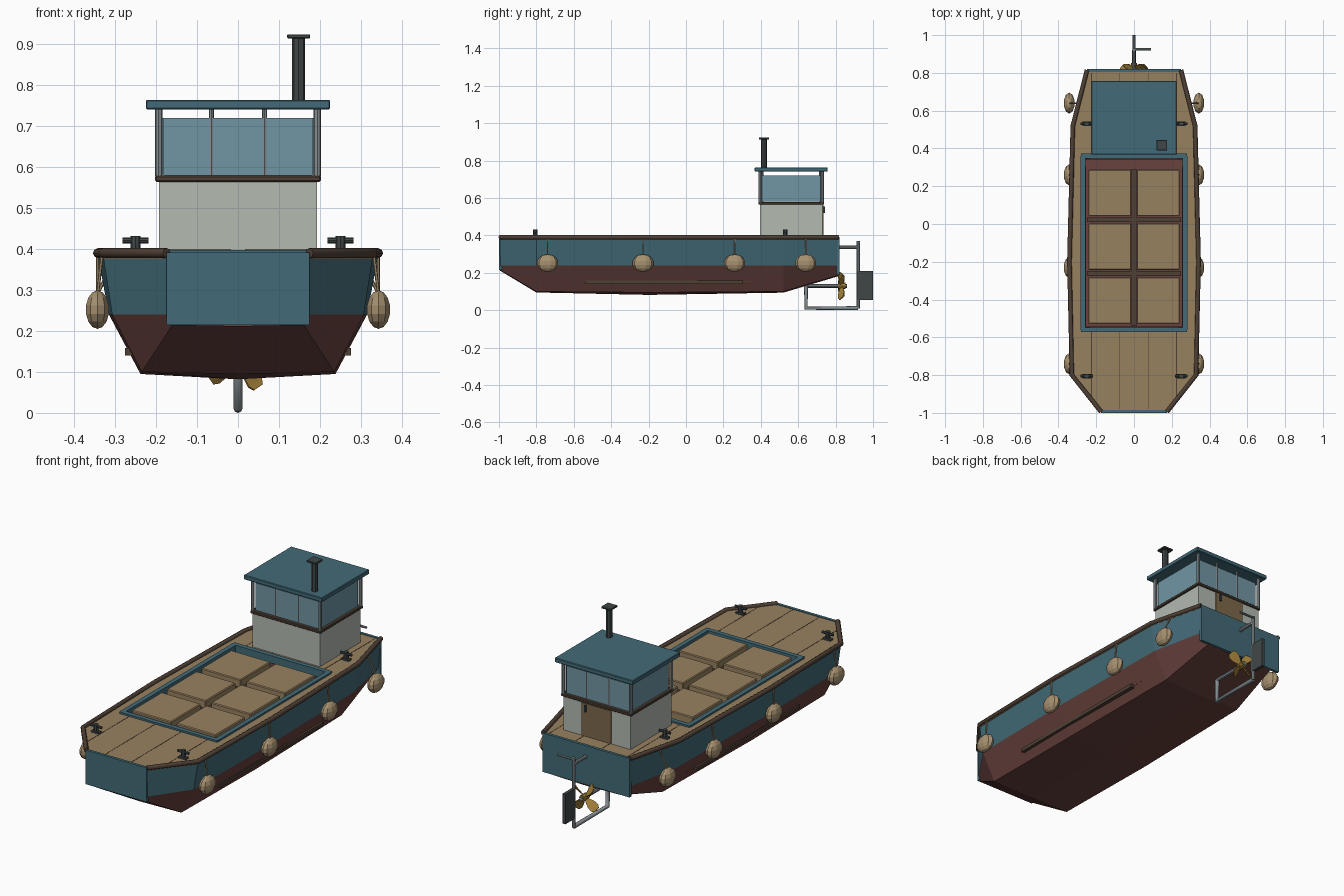
import bpy, bmesh, math
from mathutils import Vector

if "Cube" in bpy.data.objects:
    bpy.data.objects.remove(bpy.data.objects["Cube"])

def mat(name, r, g, b):
    m = bpy.data.materials.new(name)
    m.diffuse_color = tuple((c / 255) ** 2.2 for c in (r, g, b)) + (1,)
    m.use_nodes = True
    m.node_tree.nodes["Principled BSDF"].inputs["Base Color"].default_value = m.diffuse_color
    return m

TEAL = mat("teal_paint", 68, 106, 119)
RED = mat("red_oxide", 104, 68, 64)
WOOD = mat("wood", 150, 128, 96)
DOOR = mat("door_wood", 125, 104, 76)
BROWN = mat("dark_brown", 80, 66, 56)
ROPE = mat("rope", 166, 144, 112)
WHITE = mat("cabin_white", 178, 184, 176)
GLASS = mat("glass", 112, 148, 163)
STEEL = mat("steel", 132, 140, 143)
DARK = mat("dark_iron", 66, 72, 73)
BRASS = mat("brass", 160, 126, 58)

def finish(name, bm, m):
    bmesh.ops.recalc_face_normals(bm, faces=bm.faces[:])
    me = bpy.data.meshes.new(name)
    bm.to_mesh(me)
    bm.free()
    me.materials.append(m)
    ob = bpy.data.objects.new(name, me)
    bpy.context.collection.objects.link(ob)
    return ob

def box(name, x0, x1, y0, y1, z0, z1, m, bevel=0):
    bm = bmesh.new()
    bmesh.ops.create_cube(bm, size=1)
    for v in bm.verts:
        v.co = ((x0 + x1) / 2 + v.co.x * (x1 - x0), (y0 + y1) / 2 + v.co.y * (y1 - y0),
                (z0 + z1) / 2 + v.co.z * (z1 - z0))
    if bevel:
        bmesh.ops.bevel(bm, geom=bm.edges[:], offset=bevel, segments=1, affect='EDGES')
    return finish(name, bm, m)

def rod(name, a, b, r, m, sides=8):
    a, b = Vector(a), Vector(b)
    bm = bmesh.new()
    bmesh.ops.create_cone(bm, cap_ends=True, segments=sides, radius1=r, radius2=r, depth=(b - a).length)
    q = (b - a).to_track_quat('Z', 'Y')
    for v in bm.verts:
        v.co = q @ v.co + (a + b) / 2
    return finish(name, bm, m)

def tube(name, pts, r, m):
    cu = bpy.data.curves.new(name, 'CURVE')
    cu.dimensions = '3D'
    cu.bevel_depth, cu.bevel_resolution, cu.use_fill_caps = r, 2, True
    sp = cu.splines.new('POLY')
    sp.points.add(len(pts) - 1)
    for p, co in zip(sp.points, pts):
        p.co = (*co, 1)
    cu.materials.append(m)
    ob = bpy.data.objects.new(name, cu)
    bpy.context.collection.objects.link(ob)
    return ob

def loft(name, rows, m):
    bm = bmesh.new()
    vs = [[bm.verts.new(p) for p in row] for row in rows]
    for a, b in zip(vs, vs[1:]):
        for i in range(len(a) - 1):
            bm.faces.new((a[i], a[i + 1], b[i + 1], b[i]))
    return finish(name, bm, m)

def slab(name, pts, z0, z1, m):
    bm = bmesh.new()
    f = bm.faces.new([bm.verts.new((x, y, z0)) for x, y in pts])
    g = bmesh.ops.extrude_face_region(bm, geom=[f])
    for v in g['geom']:
        if isinstance(v, bmesh.types.BMVert):
            v.co.z = z1
    return finish(name, bm, m)

# Hull stations: y, half widths at deck / waterline / chine, chine z, keel z
ST = [(-0.995, .175, .173, .16, .215, .212), (-.8, .33, .307, .235, .1, .095),
      (-.2, .343, .315, .238, .095, .082), (.52, .325, .302, .23, .1, .094),
      (.815, .25, .24, .2, .187, .182)]
for s, side in ((-1, "left"), (1, "right")):
    loft("hull_side_" + side, [[(s * t, y, .388), (s * w, y, .24)] for y, t, w, c, zc, zk in ST], TEAL)
loft("hull_bottom", [[(-w, y, .24), (-c, y, zc), (0, y, zk), (c, y, zc), (w, y, .24)]
                     for y, t, w, c, zc, zk in ST], RED)
box("bow_plate", -.175, .175, -1, -.985, .215, .392, TEAL)
box("transom_plate", -.25, .25, .805, .82, .19, .392, TEAL)

# Decks around the open hold
def half(y):
    for a, b in zip(ST, ST[1:]):
        if a[0] <= y <= b[0]:
            return a[1] + (b[1] - a[1]) * (y - a[0]) / (b[0] - a[0])

def deck(name, ys):
    slab(name, [(half(y), y) for y in ys] + [(-half(y), y) for y in reversed(ys)], .376, .389, WOOD)

H0, H1, HX = -.56, .36, .28
deck("fore_deck", [-.985, -.8, H0])
deck("aft_deck", [H1, .52, .805])
for s in (-1, 1):
    slab("side_deck", [(s * HX, H0), (s * half(H0), H0), (s * half(-.2), -.2),
                       (s * half(H1), H1), (s * HX, H1)], .376, .389, WOOD)
for x in (-.225, -.075, .075, .225):
    y0 = -.98 if abs(x) < .1 else -.92
    box("fore_deck_seam", x - .002, x + .002, y0, H0, .388, .3898, BROWN)
    box("aft_deck_seam", x - .002, x + .002, H1, .8, .388, .3898, BROWN)

# Hold liner and coaming
loft("hold_liner", [[(-.26, y, .385), (-.26, y, .15), (.26, y, .15), (.26, y, .385)] for y in (H0 + .015, H1 - .015)], RED)
for y in (H0, H1):
    box("coaming_end", -HX, HX, y - .012, y + .012, .36, .398, TEAL)
    box("hold_bulkhead", -.26, .26, y - .005, y + .005, .15, .38, RED)
for s in (-1, 1):
    x = s * (HX - .01)
    box("coaming_side", x - .012, x + .012, H0, H1, .36, .398, TEAL)

# Cargo crates
for x in (-.128, .128):
    for y in (-.405, -.12, .165):
        box("crate", x - .113, x + .113, y - .123, y + .123, .15, .4, WOOD, .004)
box("crate_divider_long", -.012, .012, -.54, .29, .15, .365, BROWN)
for y in (-.262, .022):
    box("crate_divider_cross", -.25, .25, y - .012, y + .012, .15, .365, BROWN)

# Rails, rubbing strakes, fenders, bollards on both sides
for s in (-1, 1):
    tube("gunwale_rail", [(s * (t - .001), y, .39) for y, t, *_ in ST], .012, BROWN)
    box("rubbing_strake", s * .265 - .011, s * .265 + .011, -.54, .305, .14, .158, BROWN)
    for y in (-.74, -.23, .26, .64):
        bm = bmesh.new()
        bmesh.ops.create_uvsphere(bm, u_segments=10, v_segments=7, radius=1)
        for v in bm.verts:
            v.co = (s * .343 + v.co.x * .03, y + v.co.y * .057, .252 + v.co.z * .047)
        finish("fender", bm, ROPE)
        rod("fender_rope", (s * .343, y, .29), (s * half(y), y, .388), .004, ROPE, 6)
    for y in (-.805, .53):
        box("bollard_base", s * .25 - .022, s * .25 + .022, y - .012, y + .012, .387, .397, DARK)
        rod("bollard_post", (s * .25, y, .388), (s * .25, y, .432), .012, DARK)
        rod("bollard_bar", (s * .25 - .032, y, .421), (s * .25 + .032, y, .421), .007, DARK)

# Wheelhouse
box("cabin", -.193, .193, .395, .73, .385, .57, WHITE)
box("cabin_sill", -.202, .202, .387, .737, .564, .579, BROWN, .003)
for y in (.408, .716):
    box("end_window", -.182, .182, y - .004, y + .004, .577, .72, GLASS)
    for x in (-.065, .065):
        rod("window_mullion", (x, y, .577), (x, y, .745), .006, STEEL)
for x in (-.186, .186):
    box("side_window", x - .004, x + .004, .413, .71, .582, .72, GLASS)
    for y in (.397, .728):
        rod("corner_post", (x * 1.04, y, .577), (x * 1.04, y, .745), .009, STEEL)
box("cabin_roof", -.225, .225, .367, .757, .741, .764, TEAL, .003)
box("cabin_door", -.085, .085, .728, .736, .392, .562, DOOR)
box("door_handle", .055, .064, .734, .744, .52, .555, DARK)
rod("chimney", (.148, .417, .755), (.148, .417, .918), .016, DARK)
box("chimney_cap", .12, .176, .389, .445, .914, .924, DARK, .002)

# Rudder frame and tiller
rod("rudder_post", (0, .92, .01), (0, .92, .37), .009, STEEL)
rod("upper_bracket", (0, .81, .337), (0, .925, .337), .009, STEEL)
tube("propeller_guard", [(0, .92, .011), (0, .642, .011), (0, .642, .13)], .011, STEEL)
rod("propeller_shaft", (0, .635, .13), (0, .86, .13), .01, STEEL)
rod("tiller", (0, .925, .362), (.09, .925, .362), .006, STEEL)
box("rudder_blade", -.008, .008, .915, 1, .055, .21, DARK)

# Propeller: hub with four twisted blades
rod("propeller_hub", (0, .812, .13), (0, .852, .13), .017, BRASS)
for k in range(4):
    a = math.radians(-55 + 90 * k)
    rows = []
    for r, w, tw in ((.01, .014, 55), (.045, .044, 45), (.07, .048, 38), (.084, .03, 35)):
        t = math.radians(tw)
        row = []
        for u in (-.5, .5):
            p, dy = u * w * math.cos(t), u * w * math.sin(t)
            row.append((r * math.cos(a) - p * math.sin(a), .832 + dy, .13 + r * math.sin(a) + p * math.cos(a)))
        rows.append(row)
    ob = loft("propeller_blade", rows, BRASS)
    ob.modifiers.new("thickness", 'SOLIDIFY').thickness = .005
